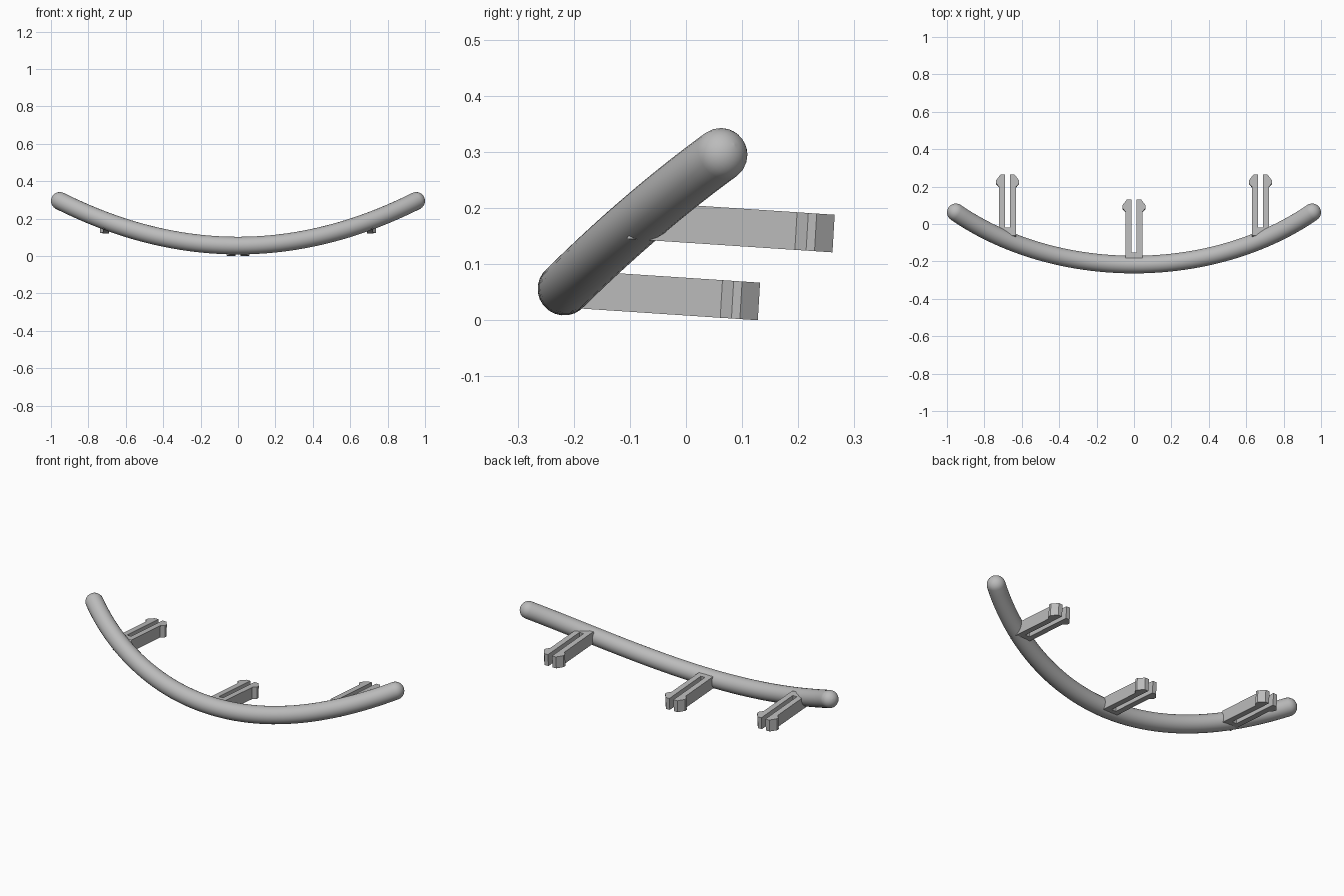
import bpy, bmesh
from math import sin, cos, asin, pi
from mathutils import Vector

cube = bpy.data.objects.get("Cube")
if cube:
    bpy.data.objects.remove(cube, do_unlink=True)

grey = bpy.data.materials.new("plain grey")
grey.use_nodes = True
grey.diffuse_color = (0.5, 0.5, 0.5, 1)
grey.node_tree.nodes["Principled BSDF"].inputs["Base Color"].default_value = (0.5, 0.5, 0.5, 1)

# Bowed bar: an arc rising and sweeping back toward both ends
RADIUS = 0.0475
ARC = 1.42
END_ANGLE = asin(0.9525 / ARC)


def bar_point(angle):
    t = (1 - cos(angle)) / (1 - cos(END_ANGLE))
    rise = t + 0.15 * t * (1 - t)
    return Vector((ARC * sin(angle), -0.217 + 0.279 * t, 0.056 + 0.239 * rise))


STEPS = 48
path = [(bar_point(END_ANGLE * (2 * i / STEPS - 1)), 1.0) for i in range(STEPS + 1)]

# Hemispherical ends, made by tapering the radius past each end
CAP = 8


def cap(end, inner):
    direction = (end - inner).normalized()
    return [(end + direction * RADIUS * sin(k / CAP * pi / 2),
             max(cos(k / CAP * pi / 2), 0.01)) for k in range(1, CAP + 1)]


start_cap = cap(path[0][0], path[1][0])
end_cap = cap(path[-1][0], path[-2][0])
path = start_cap[::-1] + path + end_cap

curve = bpy.data.curves.new("bowed_bar", "CURVE")
curve.dimensions = "3D"
curve.bevel_depth = RADIUS
curve.bevel_resolution = 10
curve.use_fill_caps = True
spline = curve.splines.new("POLY")
spline.points.add(len(path) - 1)
for point, (co, radius) in zip(spline.points, path):
    point.co = (*co, 1)
    point.radius = radius
bar = bpy.data.objects.new("bowed_bar", curve)
bpy.context.collection.objects.link(bar)
curve.materials.append(grey)
bpy.ops.object.select_all(action="DESELECT")
bar.select_set(True)
bpy.context.view_layer.objects.active = bar
bpy.ops.object.convert(target="MESH")
bpy.ops.object.shade_smooth_by_angle()

# Two-pronged snap clip: half outline from slot floor round to the root
HALF = [(0.013, -0.157), (0.013, 0.128), (0.037, 0.128), (0.062, 0.096),
        (0.062, 0.081), (0.045, 0.061), (0.045, -0.239)]
SLOPE = 0.066
HEIGHT = Vector((0, 0.004, 0.067))
ROOT_SLANT = 0.04


def make_clip(name, offset):
    bm = bmesh.new()
    outline = HALF + [(-x, y) for x, y in reversed(HALF)]
    bottom = [bm.verts.new((x, y, SLOPE * (0.128 - y))) for x, y in outline]
    face = bm.faces.new(bottom)
    geom = bmesh.ops.extrude_face_region(bm, geom=[face])["geom"]
    for v in geom:
        if isinstance(v, bmesh.types.BMVert):
            at_root = v.co.y < -0.2
            v.co += HEIGHT
            # the root leans back so that it stays inside the bar
            if at_root:
                v.co += Vector((0, ROOT_SLANT, -SLOPE * ROOT_SLANT))
    bmesh.ops.recalc_face_normals(bm, faces=bm.faces)
    mesh = bpy.data.meshes.new(name)
    bm.to_mesh(mesh)
    bm.free()
    mesh.materials.append(grey)
    clip = bpy.data.objects.new(name, mesh)
    clip.location = offset
    bpy.context.collection.objects.link(clip)


make_clip("middle_clip", (0, 0, 0))
for side, sign in (("left", 1), ("right", -1)):
    make_clip(side + "_clip", (sign * 0.676, 0.133, 0.121))
